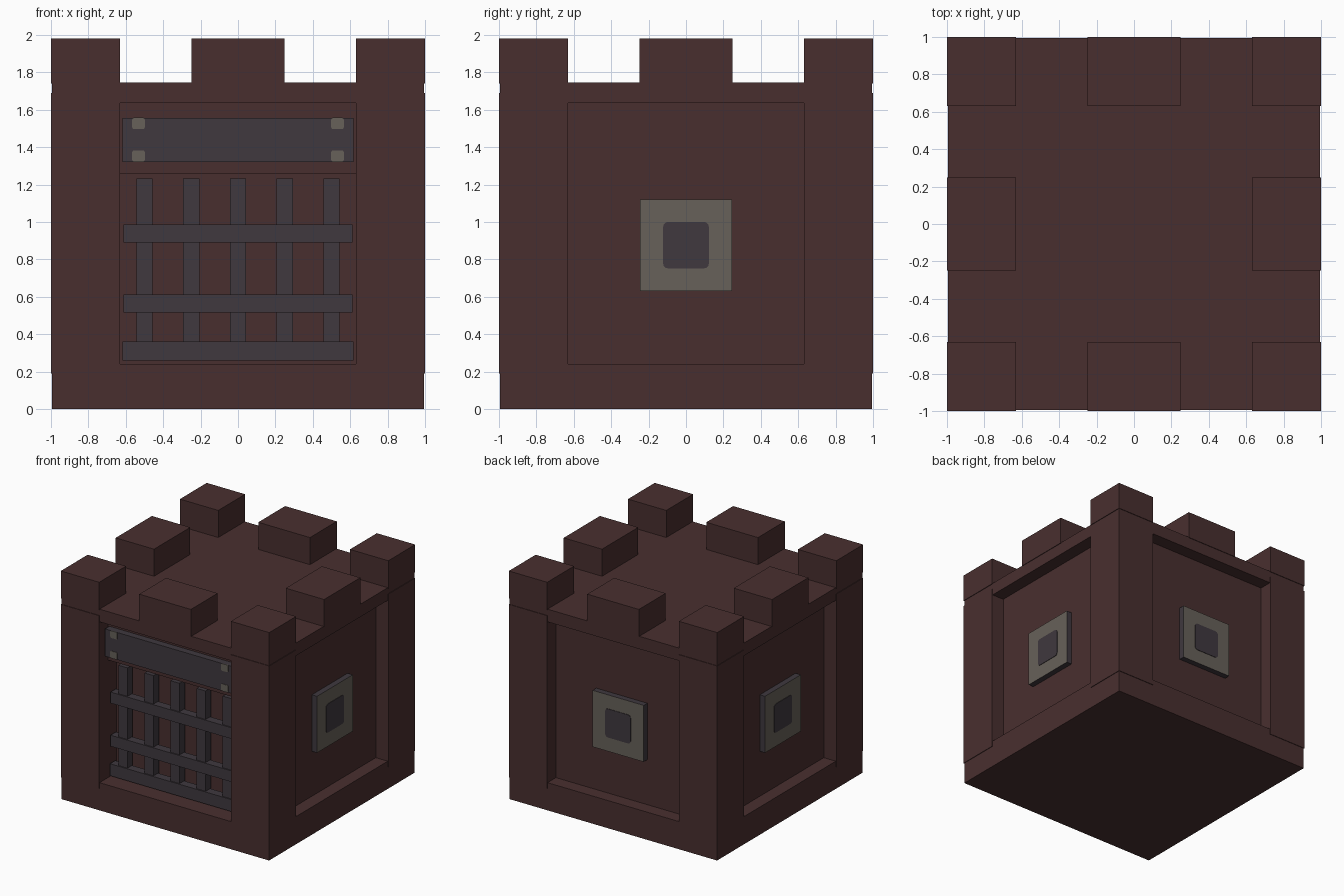
import bpy, bmesh
from math import pi
from mathutils import Matrix, Vector

cube = bpy.data.objects.get("Cube")
if cube:
    bpy.data.objects.remove(cube, do_unlink=True)


def material(name, rgb):
    m = bpy.data.materials.new(name)
    m.use_nodes = True
    m.diffuse_color = (*rgb, 1)
    m.node_tree.nodes["Principled BSDF"].inputs["Base Color"].default_value = (*rgb, 1)
    return m


BRICK = material("dark red brick", (0.066, 0.028, 0.028))
IRON = material("dark iron", (0.05, 0.04, 0.049))
STONE = material("grey stone", (0.135, 0.119, 0.1))


def box(name, x, y, z, mat, turn=0, round_corners=0, front_mat=None):
    """Box from (min, max) ranges, turned about z by quarter turns."""
    bm = bmesh.new()
    bmesh.ops.create_cube(bm, size=1)
    for v in bm.verts:
        v.co = Vector([r[0] if c < 0 else r[1] for c, r in zip(v.co, (x, y, z))])
    if round_corners:
        edges = [e for e in bm.edges
                 if abs((e.verts[0].co - e.verts[1].co).normalized().y) > 0.9]
        bmesh.ops.bevel(bm, geom=edges, offset=round_corners, segments=3,
                        profile=0.5, affect='EDGES')
    bm.normal_update()
    if front_mat:
        for f in bm.faces:
            f.material_index = int(f.normal.y < -0.9)
    bm.transform(Matrix.Rotation(turn * pi / 2, 4, 'Z'))
    mesh = bpy.data.meshes.new(name)
    bm.to_mesh(mesh)
    bm.free()
    mesh.materials.append(mat)
    if front_mat:
        mesh.materials.append(front_mat)
    obj = bpy.data.objects.new(name, mesh)
    bpy.context.collection.objects.link(obj)
    return obj


def span(centre, half):
    return (centre - half, centre + half)


# Solid body: inner core, base and roof slabs
EDGE = 0.995
box("core", (-0.88, 0.88), (-0.76, 0.88), (0.1, 1.7), BRICK)
box("base_slab", (-EDGE, EDGE), (-EDGE, EDGE), (0, 0.24), BRICK)
box("roof_slab", (-EDGE, EDGE), (-EDGE, EDGE), (1.635, 1.745), BRICK)
box("gate_lintel", (-0.64, 0.64), (-0.88, -0.7), (1.26, 1.64), BRICK)

# Corner pillars and battlements, one of each per quarter turn
for k in range(4):
    box("corner_pillar", (0.632, 1), (-1, -0.632), (0.19, 1.69), BRICK, k)
    box("corner_battlement", (0.632, 1), (-1, -0.632), (1.74, 1.98), BRICK, k)
    box("middle_battlement", (-0.248, 0.248), (-1, -0.632), (1.74, 1.98), BRICK, k)

# Window plates on the right, back and left walls
for k in (1, 2, 3):
    box("window_frame", (-0.245, 0.245), (-0.93, -0.875), (0.63, 1.12), IRON, k,
        front_mat=STONE)
    box("window_opening", (-0.122, 0.122), (-0.934, -0.926), (0.752, 1.0), IRON, k,
        round_corners=0.025)

# Gate grille: upright bars behind cross bars
for i in range(-2, 3):
    box("upright_bar", span(i * 0.25, 0.043), (-0.863, -0.79), (0.26, 1.232), IRON)
for z, half, width in ((0.31, 0.052, 0.618), (0.563, 0.048, 0.612), (0.937, 0.048, 0.612)):
    box("cross_bar", (-width, width), (-0.873, -0.8), span(z, half), IRON)

# Iron beam over the gate with stone-coloured corner studs
box("gate_beam", (-0.618, 0.618), (-0.94, -0.87), (1.32, 1.557), IRON)
for side in (-1, 1):
    for z in (1.352, 1.527):
        box("beam_stud", span(side * 0.532, 0.034), (-0.944, -0.936), span(z, 0.031),
            STONE, round_corners=0.012)
